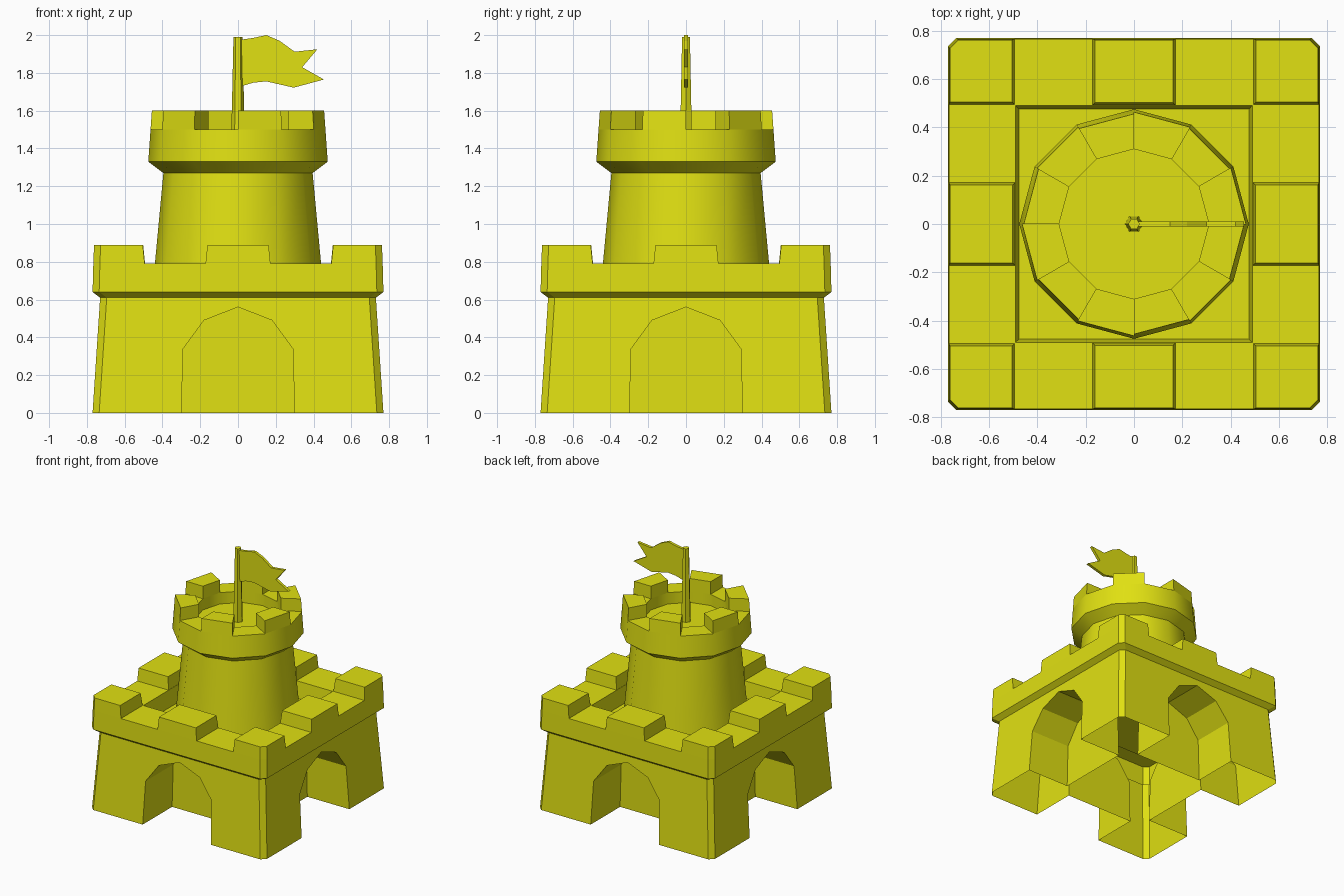
import bpy, bmesh, math
from mathutils import Matrix

if "Cube" in bpy.data.objects:
    bpy.data.objects.remove(bpy.data.objects["Cube"])

yellow = bpy.data.materials.new("yellow")
yellow.diffuse_color = (0.75, 0.75, 0.006, 1)
yellow.use_nodes = True
yellow.node_tree.nodes["Principled BSDF"].inputs["Base Color"].default_value = yellow.diffuse_color


def finish(name, bm, smooth=0):
    """Clean the mesh, make it an object and colour it."""
    bmesh.ops.remove_doubles(bm, verts=bm.verts, dist=0.0005)
    bmesh.ops.recalc_face_normals(bm, faces=bm.faces)
    me = bpy.data.meshes.new(name)
    bm.to_mesh(me)
    bm.free()
    me.materials.append(yellow)
    ob = bpy.data.objects.new(name, me)
    bpy.context.collection.objects.link(ob)
    if smooth:
        bpy.ops.object.select_all(action='DESELECT')
        ob.select_set(True)
        bpy.context.view_layer.objects.active = ob
        bpy.ops.object.shade_smooth_by_angle(angle=math.radians(smooth))
    return ob


def loft(bm, rings, cap_end=True):
    """Join rings of points with quads."""
    vs = [[bm.verts.new(p) for p in r] for r in rings]
    n = len(vs[0])
    for a, b in zip(vs, vs[1:]):
        for i in range(n):
            j = (i + 1) % n
            bm.faces.new((a[i], a[j], b[j], b[i]))
    if cap_end:
        bm.faces.new(vs[-1])


def poly(bm, pts):
    bm.faces.new([bm.verts.new(p) for p in pts])


def square(h, c, z):
    """Square ring of half width h with corners cut by c."""
    k = h - c
    return [(k, -h, z), (h, -k, z), (h, k, z), (k, h, z),
            (-k, h, z), (-h, k, z), (-h, -k, z), (-k, -h, z)]


def turn(bm, start, quarter):
    """Rotate the vertices added since start by quarter turns."""
    bm.verts.ensure_lookup_table()
    bmesh.ops.rotate(bm, verts=bm.verts[start:], cent=(0, 0, 0),
                     matrix=Matrix.Rotation(quarter * math.pi / 2, 3, 'Z'))


# Keep walls: open underneath, an arched recess in each side
H, TOP, CUT = 0.77, 0.61, 0.035
half = [(-0.30, 0), (-0.29, 0.34), (-0.18, 0.49), (0, 0.56)]
arch = half + [(-x, z) for x, z in reversed(half[:-1])]
wall_y = lambda z: -(H - 0.04 * z / TOP)
bm = bmesh.new()
for q in range(4):
    start = len(bm.verts)
    b, t = H - CUT, H - 0.04 - CUT
    outline = [(-b, 0)] + arch + [(b, 0), (t, TOP), (-t, TOP)]
    poly(bm, [(x, wall_y(z), z) for x, z in outline])
    poly(bm, [(x, -0.40, z) for x, z in arch])
    for (x0, z0), (x1, z1) in zip(arch, arch[1:]):
        poly(bm, [(x0, wall_y(z0), z0), (x1, wall_y(z1), z1),
                  (x1, -0.40, z1), (x0, -0.40, z0)])
    # cut corner
    poly(bm, [(b, -H, 0), (H, -b, 0), (H - 0.04, -t, TOP), (t, -H + 0.04, TOP)])
    turn(bm, start, q)
finish("keep_walls", bm)

# Parapet with ledge, walkway and sunken floor
bm = bmesh.new()
loft(bm, [square(0.73, CUT, 0.61), square(0.77, CUT, 0.64),
          square(0.766, CUT, 0.79), square(0.49, 0, 0.79), square(0.475, 0, 0.66)])
finish("keep_parapet", bm)

# Keep merlons: one in the middle and one at the corner of each side
bm = bmesh.new()
for q in range(4):
    start = len(bm.verts)
    loft(bm, [[(-w, -o, z), (w, -o, z), (w, -i, z), (-w, -i, z)]
              for w, o, i, z in ((0.172, 0.766, 0.492, 0.79), (0.162, 0.762, 0.502, 0.89))])
    loft(bm, [[(i, -o, z), (o - CUT, -o, z), (o, CUT - o, z), (o, -i, z), (i, -i, z)]
              for o, i, z in ((0.766, 0.494, 0.79), (0.762, 0.504, 0.89))])
    turn(bm, start, q)
finish("keep_merlons", bm)


def ring(r, z, n=12):
    return [(r * math.cos(2 * math.pi * k / n), r * math.sin(2 * math.pi * k / n), z)
            for k in range(n)]


# Round tower
bm = bmesh.new()
loft(bm, [ring(0.452, 0.66), ring(0.395, 1.27), ring(0.475, 1.33),
          ring(0.463, 1.5), ring(0.31, 1.5), ring(0.31, 1.41)])
finish("tower", bm, 32)

# Tower merlons on every other side
bm = bmesh.new()
for k in range(1, 12, 2):
    j = (k + 1) % 12
    rows = []
    for r, z in ((0.463, 1.5), (0.456, 1.6)):
        o, i = ring(r, z), ring(0.31, z)
        rows.append([o[k], o[j], i[j], i[k]])
    loft(bm, rows)
finish("tower_merlons", bm)

# Flagpole
bm = bmesh.new()
loft(bm, [ring(0.037, 1.41, 6), ring(0.024, 1.99, 6)])
finish("flagpole", bm)

# Swallow-tailed flag
flag = [(0.01, 1.975), (0.08, 1.985), (0.15, 2.0), (0.22, 1.97), (0.30, 1.912), (0.42, 1.925),
        (0.34, 1.83), (0.455, 1.765), (0.295, 1.722), (0.15, 1.755), (0.08, 1.748), (0.01, 1.727)]
bm = bmesh.new()
poly(bm, [(x, -0.011, z) for x, z in flag])
loft(bm, [[(x, y, z) for x, z in flag] for y in (-0.011, 0.011)])
finish("flag", bm)
